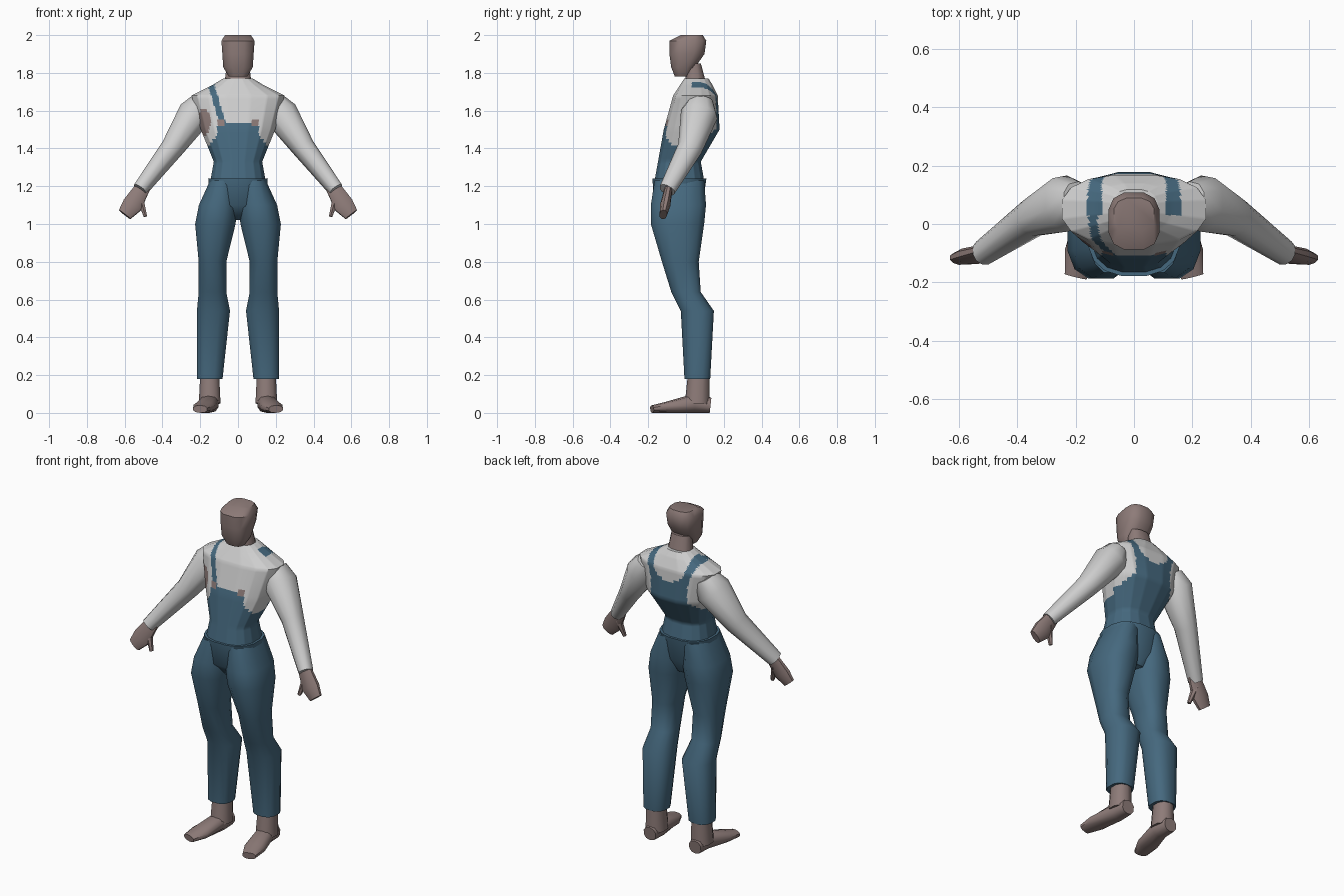
import bpy, bmesh, math
from mathutils import Vector

cube = bpy.data.objects.get("Cube")
if cube:
    bpy.data.objects.remove(cube)


def material(name, red, green, blue):
    colour = (red, green, blue, 1)
    made = bpy.data.materials.new(name)
    made.use_nodes = True
    made.diffuse_color = colour
    made.node_tree.nodes["Principled BSDF"].inputs["Base Color"].default_value = colour
    return made


SHIRT = material("shirt white", .62, .62, .62)
DENIM = material("denim blue", .06, .14, .21)
SKIN = material("skin brown", .27, .2, .19)
UP = Vector((0, 0, 1))
RIGHTWARD = Vector((1, 0, 0))
parts = []


def oval(centre, along, width, depth, sides, power):
    """Points of a rounded box section that faces along the given direction."""
    across = (RIGHTWARD - along * along.dot(RIGHTWARD)).normalized()
    over = along.cross(across)
    points = []
    for k in range(sides):
        angle = math.tau * (k + .5) / sides
        c, s = math.cos(angle), math.sin(angle)
        c = math.copysign(abs(c) ** (2 / power), c)
        s = math.copysign(abs(s) ** (2 / power), s)
        points.append(centre + across * width * c + over * depth * s)
    return points


def finish(name, sections, materials, cuts=0, rule=None, mirrored=False):
    """Bridge the sections into a closed skin and add it to the scene."""
    bm = bmesh.new()
    loops = [[bm.verts.new(point) for point in section] for section in sections]
    for lower, upper in zip(loops, loops[1:]):
        for k in range(len(lower)):
            bm.faces.new((lower[k - 1], lower[k], upper[k], upper[k - 1]))
    bm.faces.new(loops[0])
    bm.faces.new(loops[-1])
    if cuts:
        bmesh.ops.subdivide_edges(bm, edges=bm.edges[:], cuts=cuts, use_grid_fill=True)
    bmesh.ops.recalc_face_normals(bm, faces=bm.faces[:])
    if rule:
        for face in bm.faces:
            face.material_index = rule(*face.calc_center_median())
    mesh = bpy.data.meshes.new(name)
    bm.to_mesh(mesh)
    bm.free()
    for entry in materials:
        mesh.materials.append(entry)
    part = bpy.data.objects.new(name, mesh)
    bpy.context.collection.objects.link(part)
    if mirrored:
        part.modifiers.new("Mirror", "MIRROR")
    parts.append(part)


def stack(name, rows, materials, sides=12, power=2.5, **options):
    """Level sections given as height, right edge, left edge, front and back."""
    sections = []
    for height, right, left, front, back in rows:
        centre = Vector(((right + left) / 2, (front + back) / 2, height))
        sections.append(oval(centre, UP, (left - right) / 2, (back - front) / 2, sides, power))
    finish(name, sections, materials, **options)


def balanced(rows):
    """Rows whose left and right edges lie equally far from the middle."""
    return [(height, -half, half, front, back) for height, half, front, back in rows]


def limb(name, path, material, depth_of, sides=10):
    """A mirrored pair of limbs along a path of positions and half widths."""
    centres = [Vector(step[:-1]) for step in path]
    sections = []
    for k, step in enumerate(path):
        before, after = centres[max(k - 1, 0)], centres[min(k + 1, len(path) - 1)]
        width = step[-1]
        depth = depth_of(width, centres[k].z)
        along = (after - before).normalized()
        sections.append(oval(centres[k], along, width, depth, sides, 2.3))
    finish(name, sections, [material], mirrored=True)


def rounded(width, height):
    return width * 1.1


def flattened(width, height):
    return width / 2


def grounded(width, height):
    return height


def upper_colour(x, y, z):
    """Paint the bib, straps, back panel and bare patches on the shirt."""
    white, blue, bare = range(3)
    side = abs(x)
    if y < .03:
        armhole = math.hypot((x + .18) * 2, z - 1.54) < .07
        buckle = abs(side - .09) < .02 and abs(z - 1.54) < .015
        if y < 0 and (armhole or buckle):
            return bare
        bib_top = 1.53 if side < .11 else max(1.4, 1.6 - 1.2 * side)
        strap = abs(x + .08 + (z - 1.53) * .3) < .017
        return blue if z < bib_top or strap else white
    # Back panel narrows to the shoulder blades, then spreads into straps
    outer_edge = max(.32 - (z - 1.26) * .8, .12 + max(z - 1.6, 0) * .33)
    neckline = side < .11 and math.hypot(side, min(z - 1.72, 0)) < .11
    return blue if side < outer_edge and not neckline else white


# Head and neck
stack("head", balanced([
    (1.78, .05, -.06, .02),
    (1.83, .08, -.08, .05),
    (1.9, .085, -.09, .1),
    (1.97, .09, -.09, .11),
    (2, .07, -.03, .09),
]), [SKIN], power=2.8)
stack("neck", balanced([(1.7, .08, -.01, .12), (1.85, .06, 0, .08)]), [SKIN])

# Shirt body with the painted overall bib
stack("shirt_and_bib", balanced([
    (1.22, .15, -.17, .1),
    (1.33, .13, -.15, .08),
    (1.5, .2, -.12, .18),
    (1.68, .25, -.07, .17),
    (1.74, .13, -.03, .14),
    (1.77, .08, -.01, .12),
]), [SHIRT, DENIM, SKIN], sides=16, cuts=9, rule=upper_colour)

# Trousers
stack("trouser_seat", balanced([
    (1.02, .05, -.1, .05),
    (1.1, .15, -.17, .09),
    (1.24, .16, -.18, .11),
]), [DENIM], sides=16)
stack("trouser_legs", [
    (.18, .08, .22, -.01, .13),
    (.54, .04, .22, -.03, .15),
    (.64, .06, .21, -.08, .08),
    (.8, .06, .21, -.13, .07),
    (1, .01, .23, -.19, .1),
    (1.1, 0, .21, -.19, .11),
    (1.23, .01, .15, -.17, .1),
], [DENIM], mirrored=True)

# Bare feet, resting on the ground
limb("ankles", [(.15, .06, .05, .06), (.15, .07, .25, .05)], SKIN, rounded)
limb("feet", [
    (.15, .13, .04, .04),
    (.15, .04, .05, .05),
    (.18, -.1, .03, .06),
    (.2, -.18, .02, .04),
], SKIN, grounded)

# Sleeves, hands and thumbs
limb("sleeves", [
    (.19, .08, 1.65, .06),
    (.23, .07, 1.58, .09),
    (.35, .02, 1.4, .06),
    (.52, -.1, 1.18, .04),
], SHIRT, rounded)
limb("hands", [
    (.5, -.09, 1.2, .04),
    (.56, -.11, 1.1, .055),
    (.6, -.12, 1.05, .04),
], SKIN, flattened)
limb("thumbs", [(.52, -.1, 1.14, .02), (.49, -.12, 1.04, .01)], SKIN, rounded, sides=6)

# Smooth shading with sharp hems
bpy.ops.object.select_all(action="DESELECT")
for part in parts:
    part.select_set(True)
bpy.context.view_layer.objects.active = parts[0]
bpy.ops.object.shade_smooth_by_angle(angle=math.radians(50))
